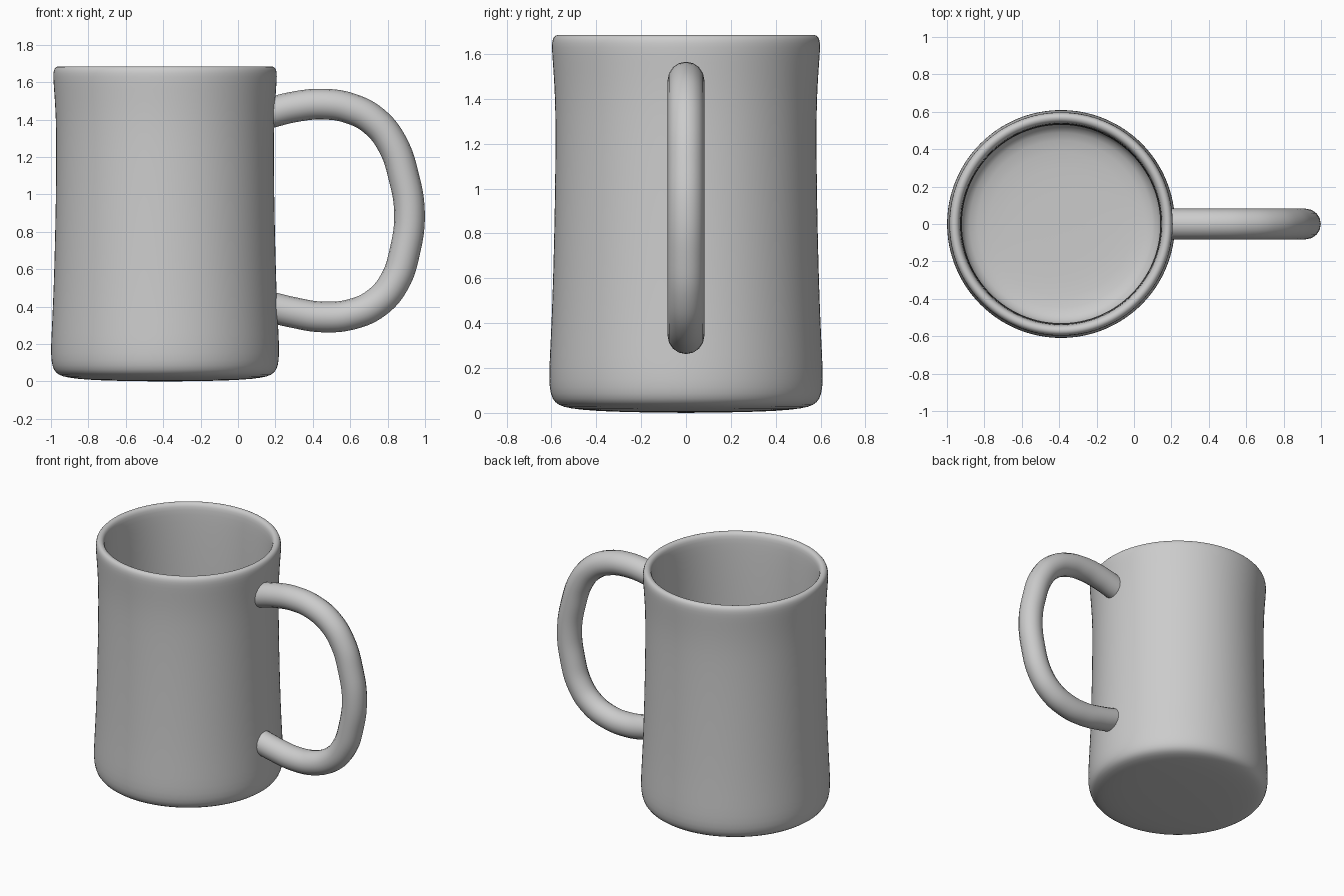
import bpy, bmesh, math

if "Cube" in bpy.data.objects:
    bpy.data.objects.remove(bpy.data.objects["Cube"])

CX = -0.39  # axis of the mug body


def lathe(name, profile, x, steps=64):
    """Revolve an (r, z) profile around a vertical axis at x."""
    bm = bmesh.new()
    verts = [bm.verts.new((r, 0, z)) for r, z in profile]
    edges = [bm.edges.new(p) for p in zip(verts, verts[1:])]
    bmesh.ops.spin(bm, geom=verts + edges, cent=(0, 0, 0), axis=(0, 0, 1),
                   angle=math.tau, steps=steps)
    bmesh.ops.remove_doubles(bm, verts=bm.verts, dist=1e-4)
    bmesh.ops.recalc_face_normals(bm, faces=bm.faces)
    for f in bm.faces:
        f.smooth = True
    mesh = bpy.data.meshes.new(name)
    bm.to_mesh(mesh)
    bm.free()
    ob = bpy.data.objects.new(name, mesh)
    ob.location.x = x
    bpy.context.collection.objects.link(ob)
    sub = ob.modifiers.new("smooth", 'SUBSURF')
    sub.levels = sub.render_levels = 1
    return ob


# Hollow body: underside, flared foot, waisted wall, rounded lip, inside wall, floor
lathe("mug_body", [
    (0, 0), (0.25, 0.003), (0.42, 0.009), (0.52, 0.02), (0.57, 0.034),
    (0.597, 0.06), (0.61, 0.11), (0.611, 0.19), (0.604, 0.32), (0.596, 0.5),
    (0.589, 0.75), (0.584, 1.0), (0.582, 1.25), (0.584, 1.4), (0.591, 1.52),
    (0.598, 1.61), (0.599, 1.65), (0.592, 1.676), (0.575, 1.687),
    (0.555, 1.682), (0.542, 1.665), (0.537, 1.62), (0.533, 1.5),
    (0.53, 1.25), (0.533, 0.9), (0.54, 0.5), (0.545, 0.25), (0.535, 0.16),
    (0.5, 0.115), (0.4, 0.095), (0.2, 0.09), (0, 0.09)], CX)

# D-shaped round handle
path = [(0.165, 1.435), (0.3, 1.468), (0.45, 1.483), (0.6, 1.46),
        (0.73, 1.39), (0.825, 1.27), (0.885, 1.1), (0.917, 0.9),
        (0.893, 0.7), (0.835, 0.53), (0.74, 0.42), (0.61, 0.36),
        (0.45, 0.345), (0.3, 0.368), (0.165, 0.4)]
curve = bpy.data.curves.new("handle", 'CURVE')
curve.dimensions = '3D'
curve.bevel_depth = 0.082
curve.bevel_resolution = 6
curve.resolution_u = 6
curve.use_fill_caps = True
spline = curve.splines.new('BEZIER')
spline.bezier_points.add(len(path) - 1)
for p, (x, z) in zip(spline.bezier_points, path):
    p.co = (x, 0, z)
    p.handle_left_type = p.handle_right_type = 'AUTO'
bpy.context.collection.objects.link(bpy.data.objects.new("handle", curve))
